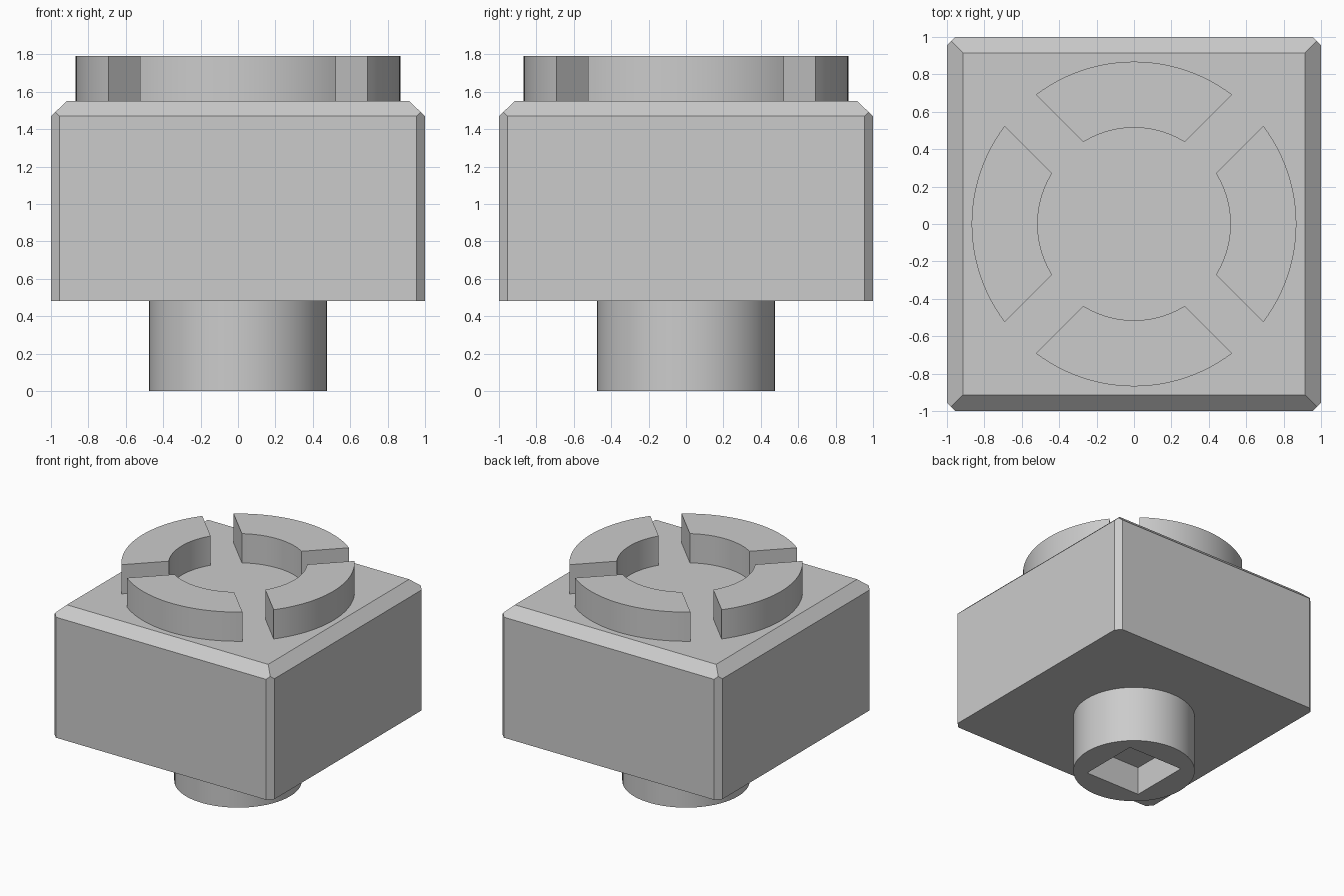
import bpy
import bmesh
from math import asin, cos, pi, radians, sin
from mathutils import Vector

if "Cube" in bpy.data.objects:
    bpy.data.objects.remove(bpy.data.objects["Cube"], do_unlink=True)

BASE_Z, SHOULDER_Z, TOP_Z, CROWN_Z = 0.48, 1.47, 1.55, 1.79

grey = bpy.data.materials.new("plain_grey")
grey.use_nodes = True
grey.diffuse_color = (0.6, 0.6, 0.6, 1)
grey.node_tree.nodes["Principled BSDF"].inputs["Base Color"].default_value = (0.6, 0.6, 0.6, 1)


def make_object(name, bm):
    bmesh.ops.recalc_face_normals(bm, faces=bm.faces[:])
    mesh = bpy.data.meshes.new(name)
    bm.to_mesh(mesh)
    bm.free()
    mesh.materials.append(grey)
    obj = bpy.data.objects.new(name, mesh)
    bpy.context.collection.objects.link(obj)
    return obj


def prism(outline, z0, z1):
    bm = bmesh.new()
    face = bm.faces.new([bm.verts.new((x, y, z0)) for x, y in outline])
    top = bmesh.ops.extrude_face_region(bm, geom=[face], use_keep_orig=True)["geom"]
    verts = [v for v in top if isinstance(v, bmesh.types.BMVert)]
    bmesh.ops.translate(bm, verts=verts, vec=(0, 0, z1 - z0))
    return bm


def arc(radius, start, end, steps):
    angles = [start + (end - start) * i / steps for i in range(steps + 1)]
    return [(radius * cos(a), radius * sin(a)) for a in angles]


def square(half):
    return [(-half, -half), (half, -half), (half, half), (-half, half)]


def smooth(obj):
    bpy.ops.object.select_all(action="DESELECT")
    obj.select_set(True)
    bpy.context.view_layer.objects.active = obj
    bpy.ops.object.shade_smooth_by_angle(angle=radians(30))


# Block body: bevelled top rim, then the four upright corners sliced off
bm = prism(square(1), BASE_Z, SHOULDER_Z)
cap = max(bm.faces, key=lambda f: f.calc_center_median().z)
rim = bmesh.ops.extrude_face_region(bm, geom=[cap])["geom"]
bmesh.ops.delete(bm, geom=[cap], context="FACES_ONLY") if cap.is_valid else None
for v in rim:
    if isinstance(v, bmesh.types.BMVert):
        v.co = (v.co.x * 0.915, v.co.y * 0.915, TOP_Z)
for sx in (-1, 1):
    for sy in (-1, 1):
        cut = bmesh.ops.bisect_plane(
            bm, geom=bm.verts[:] + bm.edges[:] + bm.faces[:], clear_outer=True,
            plane_co=(sx, sy * 0.955, 0), plane_no=Vector((sx, sy, 0)).normalized())
        edges = [e for e in cut["geom_cut"] if isinstance(e, bmesh.types.BMEdge)]
        bmesh.ops.holes_fill(bm, edges=edges)
make_object("block_body", bm)

# Round stem with a square socket in its underside
stem = make_object("stem", prism(arc(0.475, 0, 2 * pi, 64)[:-1], 0, BASE_Z))
cutter = make_object("socket_cutter", prism(square(0.26), -0.1, 0.24))
cutter.hide_render = True
mod = stem.modifiers.new("socket", "BOOLEAN")
mod.operation, mod.solver, mod.object = "DIFFERENCE", "EXACT", cutter
bpy.context.view_layer.objects.active = stem
bpy.ops.object.modifier_apply(modifier=mod.name)
bpy.data.objects.remove(cutter, do_unlink=True)
smooth(stem)

# Crown: four ring segments separated by parallel-sided diagonal slots
OUTER, INNER, SLOT = 0.868, 0.515, 0.118
a_out = pi / 4 - asin(SLOT / OUTER)
a_in = pi / 4 - asin(SLOT / INNER)
for i, side in enumerate(("left", "back", "right", "front")):
    turn = i * pi / 2
    outline = (arc(OUTER, turn - a_out, turn + a_out, 24)
               + arc(INNER, turn + a_in, turn - a_in, 24))
    smooth(make_object("crown_segment_" + side, prism(outline, TOP_Z, CROWN_Z)))
